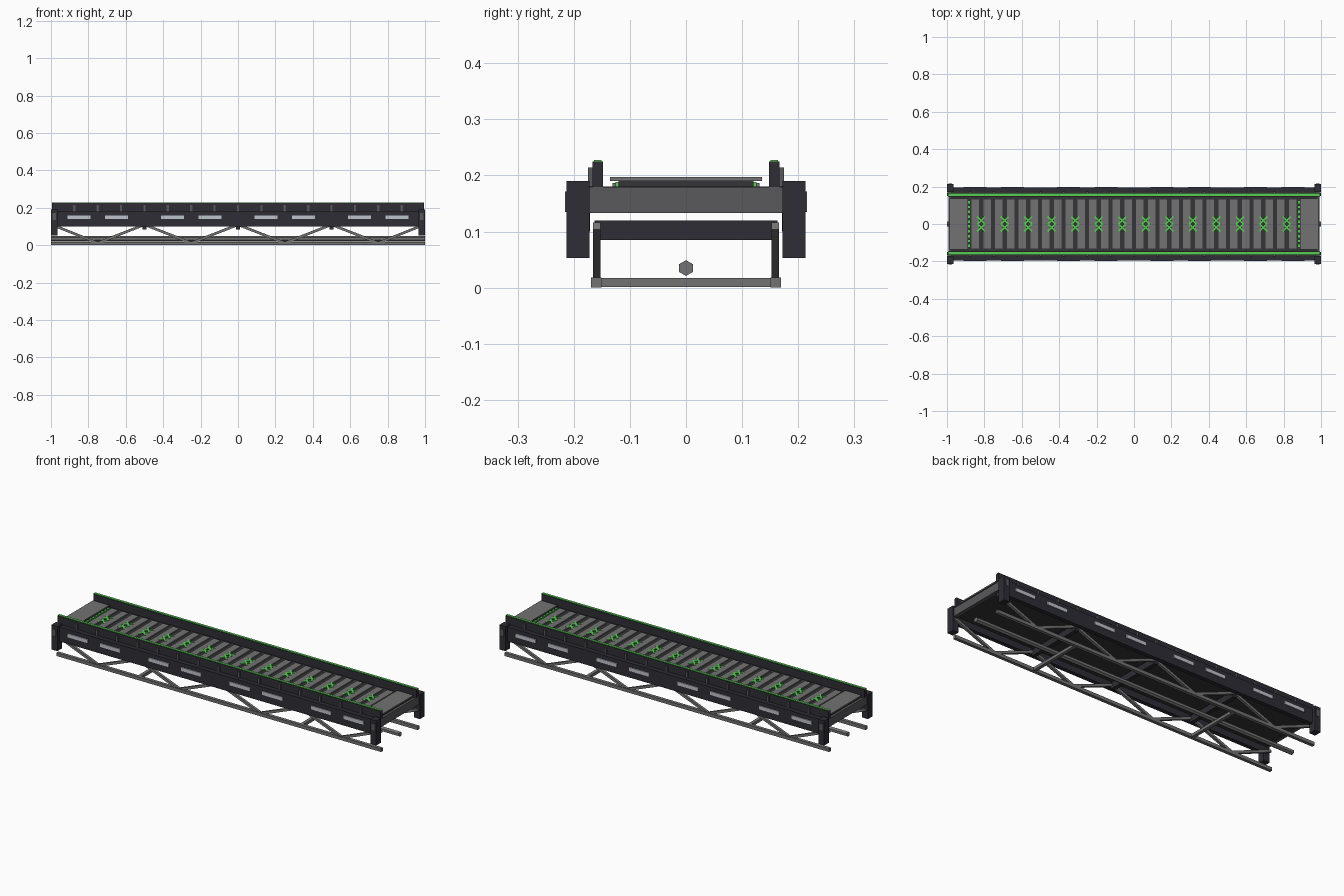
import bpy, bmesh, math
from mathutils import Vector, Matrix

if "Cube" in bpy.data.objects:
    bpy.data.objects.remove(bpy.data.objects["Cube"])


def mat(name, r, g, b):
    m = bpy.data.materials.new(name)
    m.diffuse_color = (r, g, b, 1)
    m.use_nodes = True
    m.node_tree.nodes["Principled BSDF"].inputs["Base Color"].default_value = m.diffuse_color
    return m


NAVY = mat("dark navy", .026, .026, .036, )
DECK = mat("deck charcoal", .036, .036, .040)
END = mat("end beam grey", .10, .10, .108)
STEEL = mat("steel grey", .17, .17, .17)
GREEN = mat("glow green", .10, .62, .09)
LIGHT = mat("pale grey", .52, .55, .62)


def finish(name, bm, material):
    me = bpy.data.meshes.new(name)
    bm.to_mesh(me)
    bm.free()
    me.materials.append(material)
    ob = bpy.data.objects.new(name, me)
    bpy.context.collection.objects.link(ob)
    return ob


def add_box(bm, x0, x1, y0, y1, z0, z1):
    m = Matrix.Translation(((x0 + x1) / 2, (y0 + y1) / 2, (z0 + z1) / 2)) @ \
        Matrix.Diagonal((x1 - x0, y1 - y0, z1 - z0, 1))
    bmesh.ops.create_cube(bm, size=1, matrix=m)


def boxes(name, material, items):
    bm = bmesh.new()
    for b in items:
        add_box(bm, *b)
    return finish(name, bm, material)


def both_sides(items):
    """Repeat boxes mirrored across the y = 0 plane."""
    return items + [(a, b, -d, -c, e, f) for a, b, c, d, e, f in items]


def add_bar(bm, a, b, w, h):
    """Rectangular bar from a to b, w across and h deep."""
    a, b = Vector(a), Vector(b)
    d = b - a
    m = Matrix.Translation((a + b) / 2) @ d.to_track_quat('X', 'Z').to_matrix().to_4x4() @ \
        Matrix.Diagonal((d.length, w, h, 1))
    bmesh.ops.create_cube(bm, size=1, matrix=m)


# deck slab with lighter end beams
boxes("deck_slab", DECK, [(-.98, .98, -.172, .172, .135, .18)])
boxes("end_beams", END, [(s * .985 - .008, s * .985 + .008, -.174, .174, .133, .179) for s in (-1, 1)])

# side skirts with pale panels
boxes("side_skirts", NAVY, both_sides([(-.97, .97, .171, .194, .10, .181)]))
boxes("skirt_panels", LIGHT, both_sides(
    [(c + o - .062, c + o + .062, .193, .199, .139, .159)
     for c in (-.75, -.25, .25, .75) for o in (-.1, .1)]))

# corner posts and their cover plates
boxes("corner_posts", NAVY, both_sides(
    [(s * .982 - .018, s * .982 + .018, .172, .213, .053, .19) for s in (-1, 1)]))
boxes("post_plates", END, both_sides(
    [(s * .982 - .009, s * .982 + .009, .212, .216, .135, .171) for s in (-1, 1)]))

# kerb rails, ribs and green edge strips
boxes("kerb_rails", NAVY, both_sides([(-.995, .995, .148, .167, .179, .225)]))
boxes("rail_ribs", END, both_sides(
    [(i * .125 - .006, i * .125 + .006, .166, .175, .18, .214) for i in range(-7, 8)]))
boxes("rail_strips", GREEN, both_sides([(-.995, .995, .151, .164, .224, .228)]))

# raised end plates and tread slats
boxes("end_plates", STEEL, [(s * .937 - .05, s * .937 + .05, -.135, .135, .19, .197) for s in (-1, 1)])
boxes("end_plate_spacers", DECK, [(s * .937 - .04, s * .937 + .04, -.12, .12, .179, .191) for s in (-1, 1)])
PITCH = 1.76 / 28
boxes("tread_slats", STEEL, [
    (x - .02, x + .02, -.131, .131, .179, .187)
    for x in (-.88 + PITCH * (i + .5) for i in range(28))])

# dashed green threshold lines
boxes("threshold_dashes", GREEN, [
    (s * .881 - .006, s * .881 + .006, y - .009, y + .009, .18, .1885)
    for s in (-1, 1) for y in (-.117 + .026 * k for k in range(10))])

# crossed green chevrons along the deck
bm = bmesh.new()
for i in range(14):
    x = -.88 + PITCH * (2 * i + 1)
    for sx in (-1, 1):
        for sy in (-1, 1):
            add_bar(bm, (x - sx * .02, sy * .04, .1875), (x + sx * .018, 0, .1875), .011, .003)
finish("deck_chevrons", bm, GREEN)

# lower truss: chords, zigzag diagonals, cross struts
boxes("truss_chords", STEEL, both_sides([(-1, 1, .151, .169, 0, .018)]))
bm = bmesh.new()
for y in (-.159, .159):
    for i in range(8):
        za, zb = (.11, .012) if i % 2 == 0 else (.012, .11)
        xa, xb = -1 + i * .25, -.75 + i * .25
        add_bar(bm, (max(xa, -.995), y, za), (min(xb, .995), y, zb), .014, .014)
finish("truss_diagonals", bm, STEEL)
boxes("bottom_struts", STEEL, [(x - .009, x + .009, -.165, .165, .001, .017) for x in (-.5, .5)])
boxes("upper_crossbeams", NAVY, [(x - .011, x + .011, -.163, .163, .085, .12) for x in (-.5, 0, .5)])

# central six-sided pipe
bm = bmesh.new()
bmesh.ops.create_cone(bm, cap_ends=True, segments=6, radius1=.014, radius2=.014, depth=2,
                      matrix=Matrix.Translation((0, 0, .035)) @ Matrix.Rotation(math.pi / 2, 4, 'Y')
                      @ Matrix.Rotation(math.pi / 2, 4, 'Z'))
finish("centre_pipe", bm, STEEL)
